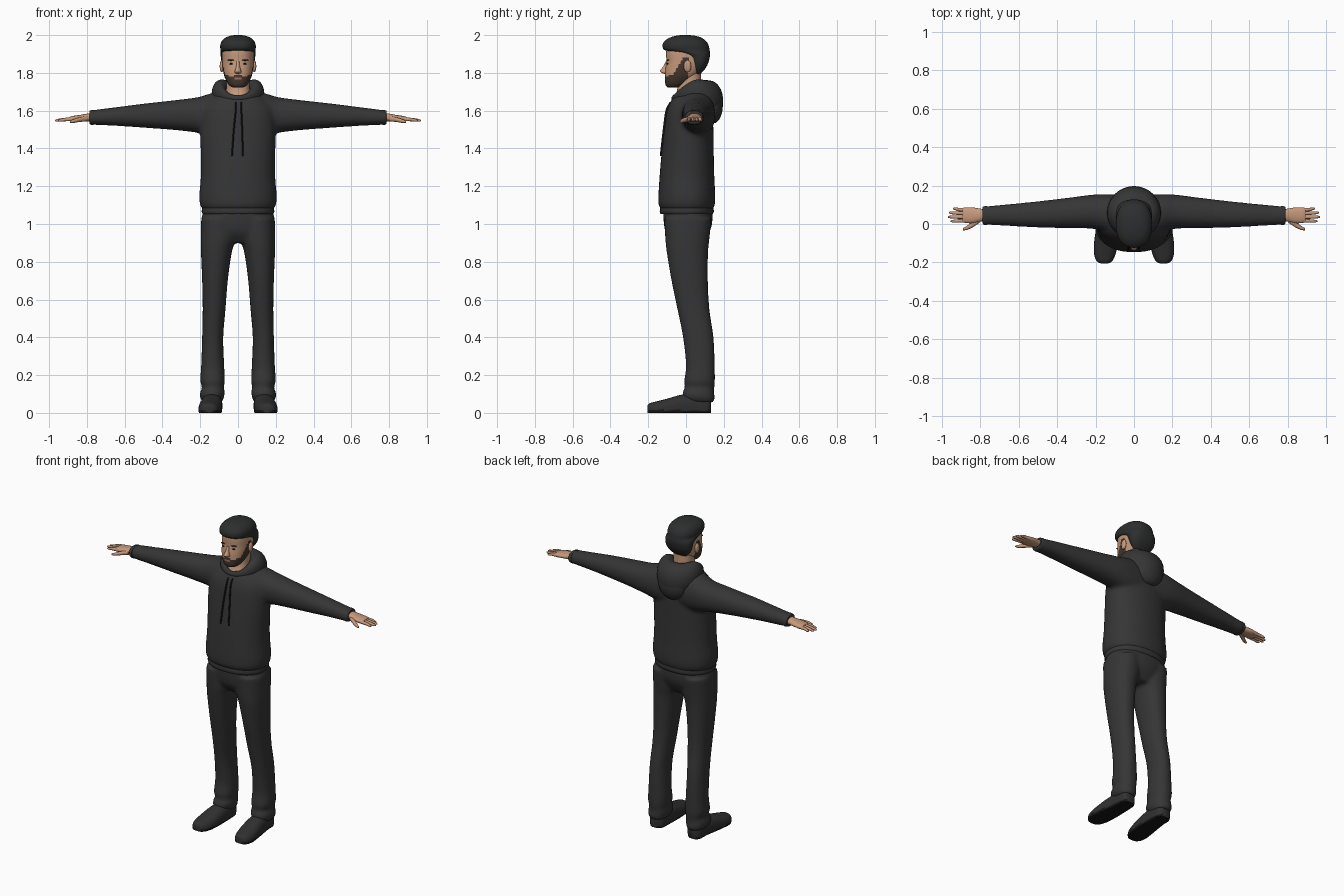
import bpy, bmesh, math
from mathutils import Vector

cube = bpy.data.objects.get("Cube")
if cube:
    bpy.data.objects.remove(cube, do_unlink=True)


def material(name, r, g, b):
    m = bpy.data.materials.new(name)
    m.use_nodes = True
    m.diffuse_color = (r, g, b, 1)
    bsdf = m.node_tree.nodes["Principled BSDF"]
    bsdf.inputs["Base Color"].default_value = (r, g, b, 1)
    bsdf.inputs["Roughness"].default_value = 0.8
    return m


FABRIC = material("charcoal fabric", .036, .036, .036)
HAIR = material("dark hair", .026, .027, .028)
BEARD = material("brown beard", .06, .038, .027)
SKIN = material("skin", .56, .32, .2)
SHOE = material("shoe grey", .03, .03, .031)
BLACK = material("black trim", .008, .008, .008)
LIP = material("lip", .36, .16, .12)


def add_skin(bm, rings, closed=False):
    """Bridge equal rings of points into a surface."""
    vs = [[bm.verts.new(p) for p in ring] for ring in rings]
    n = len(vs[0])
    pairs = list(zip(vs, vs[1:])) + ([(vs[-1], vs[0])] if closed else [])
    for a, b in pairs:
        for i in range(n):
            j = (i + 1) % n
            bm.faces.new((a[i], a[j], b[j], b[i]))
    if not closed:
        bm.faces.new(vs[0])
        bm.faces.new(vs[-1])


def smooth_path(sections, steps):
    """Catmull-Rom interpolation of section values."""
    pts = [Vector(s) for s in sections]
    out = []
    for i in range(len(pts) - 1):
        p0, p1, p2, p3 = pts[max(i - 1, 0)], pts[i], pts[i + 1], pts[min(i + 2, len(pts) - 1)]
        for k in range(steps):
            t = k / steps
            out.append(p1 + (p2 - p0) * (t / 2)
                       + (p0 * 2 - p1 * 5 + p2 * 4 - p3) * (t * t / 2)
                       + (p1 * 3 - p0 - p2 * 3 + p3) * (t ** 3 / 2))
    return out + [pts[-1]]


def loft_rings(axis, sections, n=32, power=2.2, steps=4, flip=1, floor=None):
    """Sections are (position, a0, a1, b0, b1) extents across the axis."""
    rings = []
    for t, a0, a1, b0, b1 in smooth_path(sections, steps):
        ring = []
        for i in range(n):
            c, s = math.cos(math.tau * i / n), math.sin(math.tau * i / n)
            a = (a0 + a1) / 2 + (a1 - a0) / 2 * math.copysign(abs(c) ** (2 / power), c)
            b = (b0 + b1) / 2 + (b1 - b0) / 2 * math.copysign(abs(s) ** (2 / power), s)
            x, y, z = {"x": (t, a, b), "y": (a, t, b), "z": (a, b, t)}[axis]
            ring.append((x * flip, y, z if floor is None else max(z, floor)))
        rings.append(ring)
    return rings


def make(name, skins, mats, rule=None, closed=False, fuse=0):
    bm = bmesh.new()
    for rings in skins:
        add_skin(bm, rings, closed)
    bmesh.ops.recalc_face_normals(bm, faces=bm.faces)
    for f in bm.faces:
        f.smooth = True
        if rule:
            f.material_index = rule(f.calc_center_median())
    me = bpy.data.meshes.new(name)
    bm.to_mesh(me)
    bm.free()
    ob = bpy.data.objects.new(name, me)
    bpy.context.collection.objects.link(ob)
    for m in mats:
        me.materials.append(m)
    if fuse:
        r = ob.modifiers.new("fuse", "REMESH")
        r.mode, r.voxel_size, r.use_smooth_shade = "VOXEL", fuse, True
        s = ob.modifiers.new("soften", "SMOOTH")
        s.factor, s.iterations = .5, 5
    else:
        bpy.ops.object.select_all(action="DESELECT")
        bpy.context.view_layer.objects.active = ob
        ob.select_set(True)
        bpy.ops.object.shade_smooth_by_angle(angle=math.radians(50))
    return ob


def sym(z, x, y0, y1):
    return (z, -x, x, y0, y1)


def blob(c, r, n=16):
    """Ellipsoid rings along z."""
    out = []
    for k in range(1, 10):
        a = math.pi * k / 10
        h = math.sin(a)
        out.append([(c[0] + r[0] * h * math.cos(math.tau * i / n),
                     c[1] + r[1] * h * math.sin(math.tau * i / n),
                     c[2] - r[2] * math.cos(a)) for i in range(n)])
    return out


# Hooded top: body and both sleeves fused into one soft surface
body = [sym(1.075, .185, -.13, .14), sym(1.1, .2, -.145, .152), sym(1.15, .205, -.146, .155),
        sym(1.25, .197, -.14, .15), sym(1.37, .197, -.13, .147), sym(1.5, .2, -.115, .145),
        sym(1.6, .19, -.1, .14), sym(1.66, .15, -.075, .13), sym(1.69, .11, -.05, .12)]
sleeve = [(.04, -.06, .15, 1.45, 1.7), (.13, -.05, .155, 1.46, 1.695), (.21, -.025, .153, 1.482, 1.672),
          (.33, -.022, .138, 1.497, 1.656), (.5, -.018, .118, 1.51, 1.637),
          (.65, -.01, .103, 1.52, 1.618), (.76, -.004, .093, 1.525, 1.604), (.785, 0, .09, 1.53, 1.6)]
make("hoodie_body", [loft_rings("z", body, 48)] +
     [loft_rings("x", sleeve, 32, flip=f) for f in (1, -1)], [FABRIC], fuse=.011)
make("hoodie_hem", [loft_rings("z", [sym(1.052, .186, -.134, .14), sym(1.065, .192, -.139, .147),
                                     sym(1.09, .19, -.136, .145)], 48)], [FABRIC])

# Folded hood sweeping around the neck, thick at the back
rings = []
for k in range(48):
    t = math.tau * k / 48
    s = (1 - math.cos(t)) / 2
    c = Vector((.095 * math.sin(t), .03 - .095 * math.cos(t), 0))
    out = Vector((math.sin(t), -math.cos(t), 0))
    top = 1.68 + .1 * math.sin(min(s, .75) / .75 * math.pi / 2) - .02 * s
    low = 1.65 - .105 * s ** 2
    half = .012 + .06 * s
    rings.append([c + out * half * math.cos(u) + Vector((0, 0, (top + low) / 2 + (top - low) / 2 * math.sin(u)))
                  for u in (math.tau * i / 20 for i in range(20))])
make("hood", [rings], [FABRIC], closed=True)
make("hood_pouch", [blob((0, .14, 1.625), (.095, .055, .095), 24)], [FABRIC])

# Drawstrings hanging down the chest
for name, xa, xb in (("right_drawstring", -.012, -.032), ("left_drawstring", .018, .026)):
    cord = [(z, x - .004, x + .004, y - .009, y + .004) for z, x, y in
            ((1.645, xa, -.078), (1.6, xa, -.1), (1.5, (xa + xb) / 2, -.114), (1.36, xb, -.13))]
    make(name, [loft_rings("z", cord, 8)], [BLACK])

# Trousers: hips and both legs fused
hips = [sym(.9, .15, -.07, .09), sym(.95, .185, -.105, .12), sym(1.0, .196, -.117, .138),
        sym(1.07, .185, -.12, .14)]
leg = [(.055, .085, .185, .02, .145), (.08, .075, .2, -.015, .152), (.11, .07, .2, -.018, .148),
       (.135, .075, .19, -.006, .15), (.17, .07, .2, -.01, .153), (.25, .073, .195, 0, .152),
       (.4, .078, .19, -.016, .146), (.55, .066, .187, -.046, .124), (.7, .054, .19, -.077, .116),
       (.85, .033, .196, -.102, .117), (.93, .01, .197, -.11, .125), (1.03, .01, .195, -.115, .135)]
make("trousers", [loft_rings("z", hips, 48)] +
     [loft_rings("z", leg, 32, flip=f) for f in (1, -1)], [FABRIC], fuse=.01)

# Shoes with black soles
shoe = [(-.205, .135, .17, .0, .035), (-.195, .115, .192, -.02, .05), (-.16, .097, .207, -.03, .06),
        (-.1, .085, .208, -.03, .075), (-.03, .083, .198, -.03, .095), (.05, .083, .188, -.03, .105),
        (.11, .09, .182, -.03, .1), (.132, .11, .165, -.01, .08)]
for side, f in (("left", 1), ("right", -1)):
    make(side + "_shoe", [loft_rings("y", shoe, 40, 2.4, flip=f, floor=0)], [SHOE, BLACK],
         lambda p: int(p.z < .014))

# Neck and head, with the beard chosen by a sloping jaw line
make("neck", [loft_rings("z", [sym(1.62, .075, -.06, .09), sym(1.67, .07, -.06, .085),
                               sym(1.72, .062, -.045, .08), sym(1.82, .06, -.04, .08)])], [SKIN])
head = [sym(1.722, .025, -.093, -.045), sym(1.73, .042, -.105, -.015), sym(1.75, .058, -.111, .02),
        sym(1.785, .073, -.111, .06), sym(1.82, .08, -.109, .09), sym(1.86, .084, -.104, .108),
        sym(1.91, .084, -.105, .112), sym(1.95, .075, -.095, .1), sym(1.98, .04, -.05, .06)]


def beard_rule(p):
    line = 1.79 + max(0, p.y + .07) * 1.6 - (.012 if .022 < abs(p.x) < .05 else 0)
    if abs(p.x) < .02 and 1.766 < p.z < 1.775 and p.y < -.06:
        return 2
    return int(p.y < .012 and p.z < line and p.z < 1.88)


make("head", [loft_rings("z", head, 80, 2.3, 7)], [SKIN, BEARD, LIP], beard_rule)

nose = [sym(1.795, .01, -.115, -.09), sym(1.802, .018, -.132, -.09), sym(1.813, .016, -.137, -.09),
        sym(1.835, .01, -.12, -.09), sym(1.86, .008, -.107, -.09)]
make("nose", [loft_rings("z", nose, 16)], [SKIN])
for side, f in (("left", 1), ("right", -1)):
    make(side + "_ear", [blob((f * .086, .008, 1.835), (.011, .02, .033))], [SKIN])
    make(side + "_eye", [blob((f * .034, -.096, 1.848), (.012, .006, .005))], [BLACK])
    make(side + "_eyebrow", [blob((f * .036, -.096, 1.868), (.02, .009, .004))], [BEARD])

# Swept hair cap, reaching the nape at the back
hair = [sym(1.795, .05, .045, .078), sym(1.82, .072, .035, .1), sym(1.85, .086, .025, .117),
        sym(1.885, .091, .005, .126), sym(1.905, .093, -.045, .127), sym(1.92, .093, -.112, .125),
        sym(1.945, .094, -.124, .12), sym(1.968, .086, -.114, .106), sym(1.987, .066, -.085, .08),
        sym(1.997, .038, -.05, .045), sym(2.0, .015, -.025, .015)]
make("hair", [loft_rings("z", hair, 48, 2.3)], [HAIR])

# Hands: palm, thumb and four tapering fingers
palm = [(.77, .015, .075, 1.542, 1.588), (.8, .012, .08, 1.543, 1.584), (.84, .004, .086, 1.542, 1.577),
        (.88, .006, .086, 1.543, 1.571), (.893, .014, .08, 1.548, 1.566)]
thumb = [(.8, .008, .04, 1.543, 1.572), (.84, -.018, .012, 1.54, 1.564), (.87, -.031, -.01, 1.535, 1.555),
         (.89, -.033, -.022, 1.536, 1.546)]
for side, f in (("left", 1), ("right", -1)):
    parts = [loft_rings("x", palm, 20, flip=f), loft_rings("x", thumb, 12, flip=f)]
    for y, tip in ((.016, .953), (.036, .968), (.056, .963), (.075, .942)):
        end = y * 1.1 - .003
        parts.append(loft_rings("x", [(.86, y - .009, y + .009, 1.545, 1.566),
                                      (.91, y - .009, y + .009, 1.544, 1.563),
                                      (tip - .012, end - .007, end + .007, 1.542, 1.556),
                                      (tip, end - .003, end + .003, 1.545, 1.551)], 12, flip=f))
    make(side + "_hand", parts, [SKIN])
    cuff = [(.765, -.006, .094, 1.524, 1.604), (.78, -.004, .092, 1.526, 1.602),
            (.787, .002, .088, 1.531, 1.598)]
    make(side + "_cuff", [loft_rings("x", cuff, 24, flip=f)], [FABRIC])
